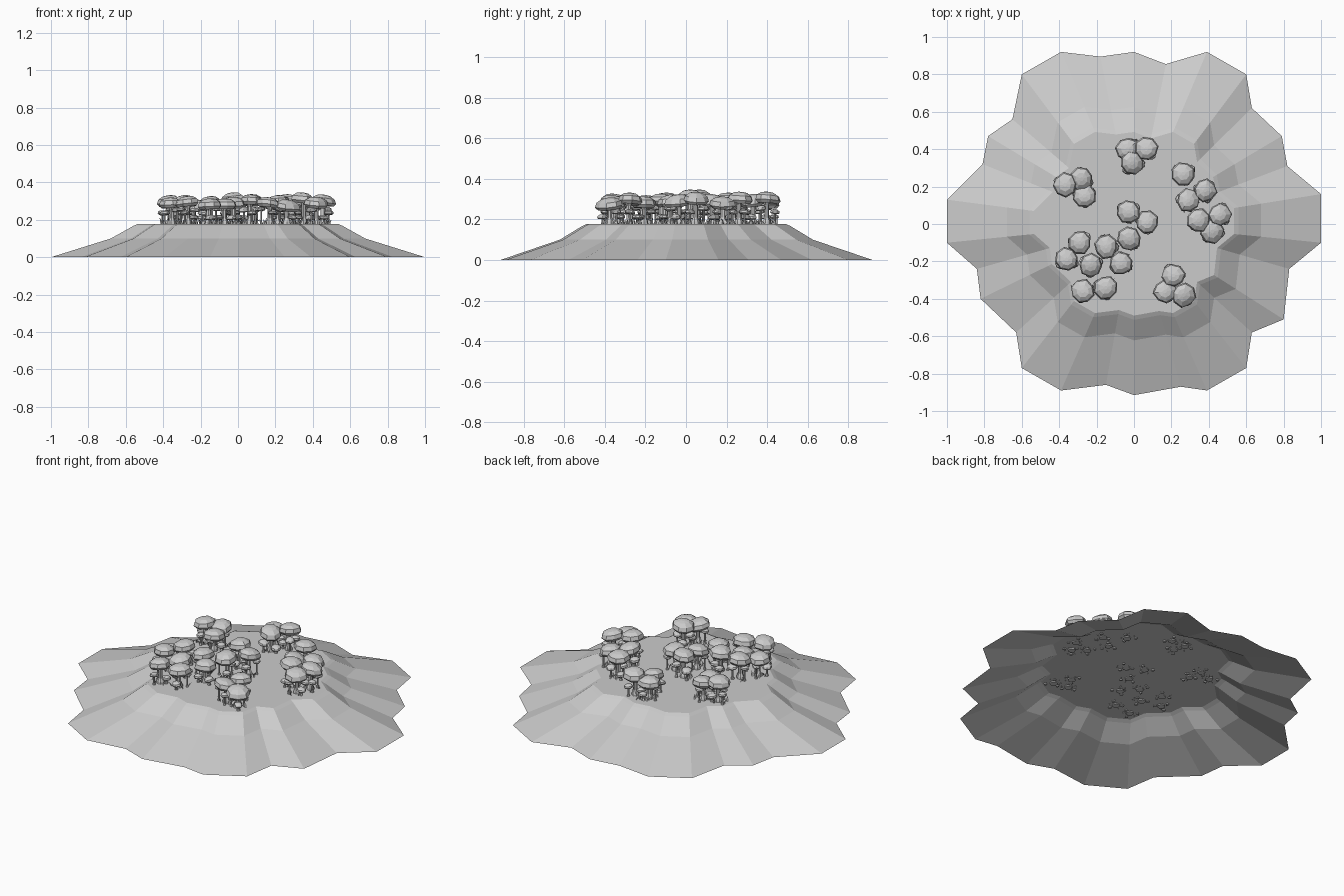
import bpy, bmesh, math, random
from mathutils import Vector

if "Cube" in bpy.data.objects:
    bpy.data.objects.remove(bpy.data.objects["Cube"])

random.seed(4)
TOP = 0.178


def finish(bm, name):
    mesh = bpy.data.meshes.new(name)
    bm.to_mesh(mesh)
    bm.free()
    obj = bpy.data.objects.new(name, mesh)
    bpy.context.collection.objects.link(obj)
    return obj


def bridge(bm, a, b):
    n = len(a)
    for i in range(n):
        bm.faces.new((a[i], a[(i + 1) % n], b[(i + 1) % n], b[i]))


# Island: scalloped outline stepped up to a flat plateau, open underneath
outline = [(1, .16), (1, -.1), (.83, -.24), (.8, -.51), (.63, -.58), (.6, -.77),
           (.39, -.89), (.25, -.87), (0, -.915), (-.15, -.86), (-.39, -.89),
           (-.6, -.77), (-.63, -.58), (-.82, -.4), (-.84, -.24), (-1, -.1),
           (-1, .13), (-.81, .32), (-.78, .47), (-.65, .56), (-.6, .8),
           (-.39, .92), (-.18, .895), (0, .92), (.17, .855), (.39, .92),
           (.6, .8), (.63, .62), (.79, .47), (.82, .31)][::-1]
bm = bmesh.new()
rings = [[bm.verts.new((x * s, y * s, z)) for x, y in outline]
         for s, z in ((1, 0), (.68, .10), (.56, .167), (.535, .178), (.51, TOP))]
for a, b in zip(rings, rings[1:]):
    bridge(bm, a, b)
bm.faces.new(rings[-1])
bmesh.ops.recalc_face_normals(bm, faces=bm.faces)
finish(bm, "island")


def lathe(bm, centre, profile, sides, jitter=0.0, lean=(0, 0)):
    """Faceted revolved solid; jitter makes it irregular, lean tilts it."""
    phase = random.random() * math.tau
    wob = [1 + random.uniform(-jitter, jitter) for _ in range(sides)]
    loops = []
    for r, z in profile:
        loop = []
        for i in range(sides):
            a = phase + math.tau * i / sides
            dx, dy = r * wob[i] * math.cos(a), r * wob[i] * math.sin(a)
            dz = (dx * lean[0] + dy * lean[1])
            loop.append(bm.verts.new(Vector(centre) + Vector((dx, dy, z + dz))))
        loops.append(loop)
    for a, b in zip(loops, loops[1:]):
        bridge(bm, a, b)
    bm.faces.new(loops[0][::-1])
    bm.faces.new(loops[-1])


def mushroom(bm, x, y, height, r, foot=(0, 0)):
    """Flared stalk under a chunky faceted cap."""
    s = r / .062
    under = height - .052 * s
    lathe(bm, (x + foot[0], y + foot[1], 0),
          [(.022 * s, TOP - .006), (.02 * s, TOP + .012 * s), (.012 * s, TOP + .03 * s),
           (.012 * s, under - .012 * s), (.02 * s, under + .004)], 7, .1)
    lean = (random.uniform(-.15, .15), random.uniform(-.15, .15))
    lathe(bm, (x, y, under),
          [(.025 * s, .004 * s), (.05 * s, -.003 * s), (.063 * s, .012 * s),
           (.056 * s, .034 * s), (.033 * s, .049 * s), (.01 * s, .053 * s)], 8, .09, lean)


def blade(bm, x, y, h):
    """Bent tapering grass blade."""
    a = random.random() * math.tau
    out, side = Vector((math.cos(a), math.sin(a), 0)), Vector((-math.sin(a), math.cos(a), 0))
    p, up = Vector((x, y, TOP - .003)), Vector((0, 0, 1))
    w = .005
    v = [bm.verts.new(q) for q in (p - side * w, p + side * w,
         p + out * .01 + up * h * .65 + side * w * .7,
         p + out * .01 + up * h * .65 - side * w * .7,
         p + out * .024 + up * h)]
    bm.faces.new((v[0], v[1], v[2], v[3]))
    bm.faces.new((v[3], v[2], v[4]))


# Mushroom groups: cap positions read from the top, with cap-top height
clusters = {
    "north": (.335, [(.065, .40), (-.01, .325), (-.035, .40)]),
    "west": (.33, [(-.37, .21), (-.28, .24), (-.265, .15)]),
    "north_east": (.335, [(.265, .27), (.29, .125), (.38, .18)]),
    "east": (.345, [(.345, .02), (.46, .05), (.42, -.04)]),
    "middle": (.345, [(-.03, .065), (.07, .01), (-.025, -.08)]),
    "south_west": (.33, [(-.29, -.10), (-.36, -.19), (-.23, -.22)]),
    "inner_south_west": (.325, [(-.15, -.12), (-.07, -.21)]),
    "outer_south_west": (.325, [(-.275, -.36), (-.15, -.34)]),
    "south_east": (.33, [(.21, -.275), (.165, -.36), (.265, -.38)]),
}
for name, (top, caps) in clusters.items():
    bm = bmesh.new()
    cx = sum(c[0] for c in caps) / len(caps)
    cy = sum(c[1] for c in caps) / len(caps)
    for k, (x, y) in enumerate(caps):
        # tall mushroom leaning out from the group centre
        mushroom(bm, x, y, top - .012 * k, .063, ((cx - x) * .1, (cy - y) * .1))
        # small mushrooms tucked underneath
        start = random.random() * math.tau
        for j in range(3):
            a = start + math.tau * j / 3
            mushroom(bm, x + .04 * math.cos(a), y + .04 * math.sin(a),
                     random.choice((.225, .25, .268)), random.uniform(.022, .03))
        # grass at the foot
        for _ in range(6):
            a, d = random.random() * math.tau, random.uniform(.02, .05)
            blade(bm, x + d * math.cos(a), y + d * math.sin(a), random.uniform(.02, .04))
    finish(bm, name + "_mushrooms")

# Loose grass tuft behind the north group
bm = bmesh.new()
for _ in range(14):
    blade(bm, random.uniform(-.05, .03), random.uniform(.42, .45), random.uniform(.02, .04))
finish(bm, "north_grass")
